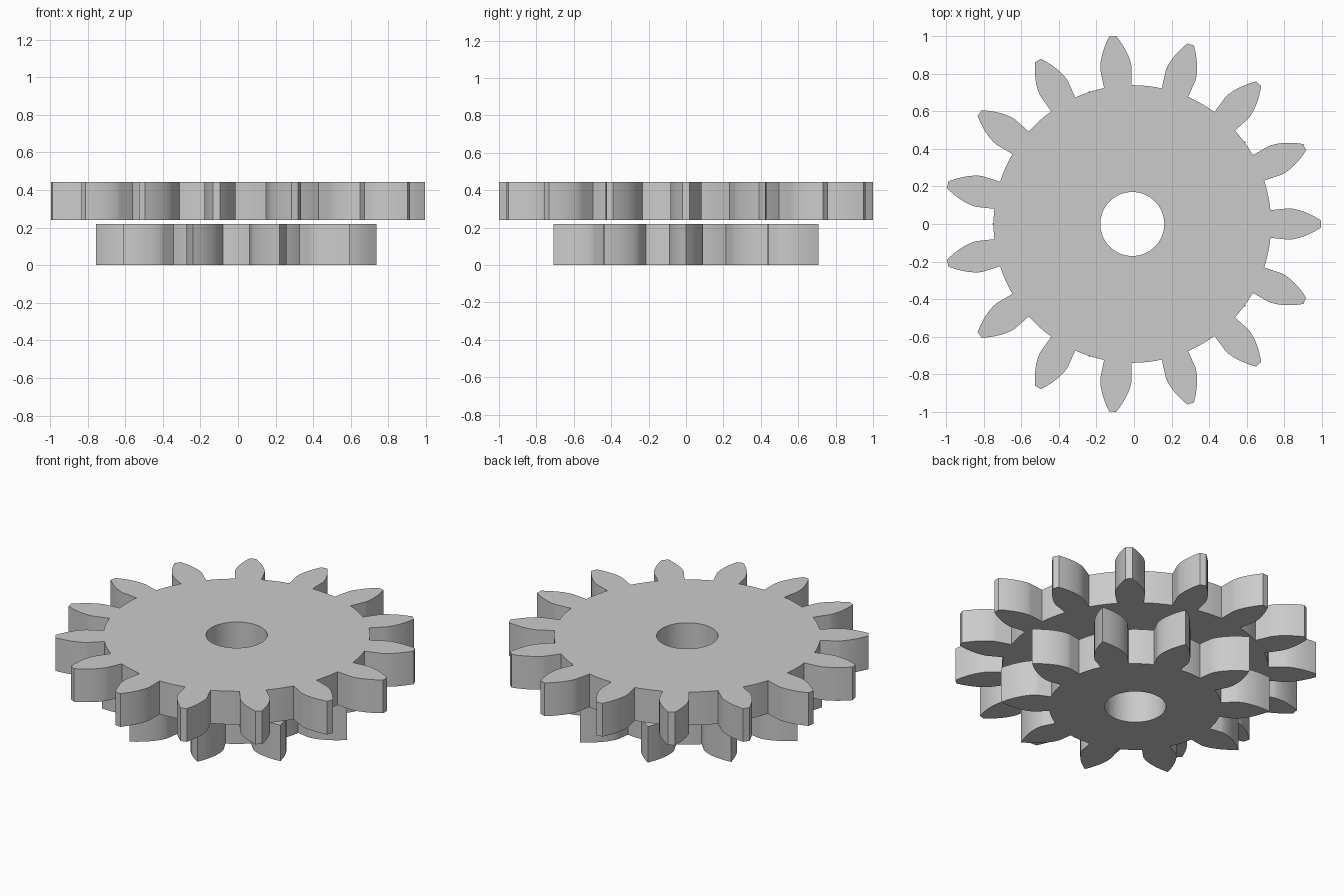
import bpy, bmesh
from math import sin, cos, tan, acos, sqrt, tau
from mathutils import Vector

cube = bpy.data.objects.get("Cube")
if cube:
    bpy.data.objects.remove(cube, do_unlink=True)

grey = bpy.data.materials.new("plain_grey")
grey.diffuse_color = (0.6, 0.6, 0.6, 1)
grey.use_nodes = True
grey.node_tree.nodes["Principled BSDF"].inputs["Base Color"].default_value = (0.6, 0.6, 0.6, 1)

CENTRE_X = -0.009
BORE = 0.17
FLANK_STEPS, ROOT_STEPS, BORE_STEPS = 10, 6, 64


def polar(r, a):
    return Vector((CENTRE_X + r * cos(a), r * sin(a), 0))


def gear_outline(teeth, root, base, tip):
    """Involute teeth with radial flanks below the base circle."""
    r_base, half_base = base
    pitch = tau / teeth
    flank = [(root, half_base)]
    tip_angle = acos(r_base / tip)
    for i in range(FLANK_STEPS + 1):
        # even steps of the roll angle give evenly spread points
        roll = tan(tip_angle) * i / FLANK_STEPS
        r = r_base * sqrt(1 + roll * roll)
        involute = roll - acos(min(1, r_base / r))
        flank.append((r, max(0, half_base - involute)))
    points = []
    for t in range(teeth):
        mid = t * pitch
        points += [polar(r, mid - a) for r, a in flank]
        points += [polar(r, mid + a) for r, a in reversed(flank)]
        gap = pitch - 2 * half_base
        points += [polar(root, mid + half_base + gap * k / ROOT_STEPS)
                   for k in range(1, ROOT_STEPS)]
    return points


def make_gear(name, outline, bottom, top):
    bm = bmesh.new()
    bore = [polar(BORE, tau * i / BORE_STEPS) for i in range(BORE_STEPS)]
    for loop in (outline, bore):
        verts = [bm.verts.new(p + Vector((0, 0, bottom))) for p in loop]
        for a, b in zip(verts, verts[1:] + verts[:1]):
            bm.edges.new((a, b))
    # join the two halves of a pointed tip
    bmesh.ops.remove_doubles(bm, verts=bm.verts[:], dist=0.0005)
    bmesh.ops.triangle_fill(bm, use_beauty=True, use_dissolve=False,
                            edges=bm.edges[:], normal=(0, 0, 1))
    raised = bmesh.ops.extrude_face_region(bm, geom=bm.faces[:], use_keep_orig=True)
    bmesh.ops.translate(bm, vec=(0, 0, top - bottom),
                        verts=[g for g in raised["geom"] if isinstance(g, bmesh.types.BMVert)])
    bmesh.ops.recalc_face_normals(bm, faces=bm.faces[:])
    mesh = bpy.data.meshes.new(name)
    bm.to_mesh(mesh)
    bm.free()
    mesh.materials.append(grey)
    obj = bpy.data.objects.new(name, mesh)
    bpy.context.collection.objects.link(obj)
    bpy.ops.object.select_all(action="DESELECT")
    obj.select_set(True)
    bpy.context.view_layer.objects.active = obj
    bpy.ops.object.shade_smooth_by_angle(angle=0.5)
    return obj


# small lower gear with pointed teeth
make_gear("lower_gear", gear_outline(10, 0.478, (0.5544, 0.166), 0.745), 0, 0.22)
# large upper gear with blunt teeth
make_gear("upper_gear", gear_outline(15, 0.738, (0.8317, 0.1), 1.0035), 0.24, 0.443)
